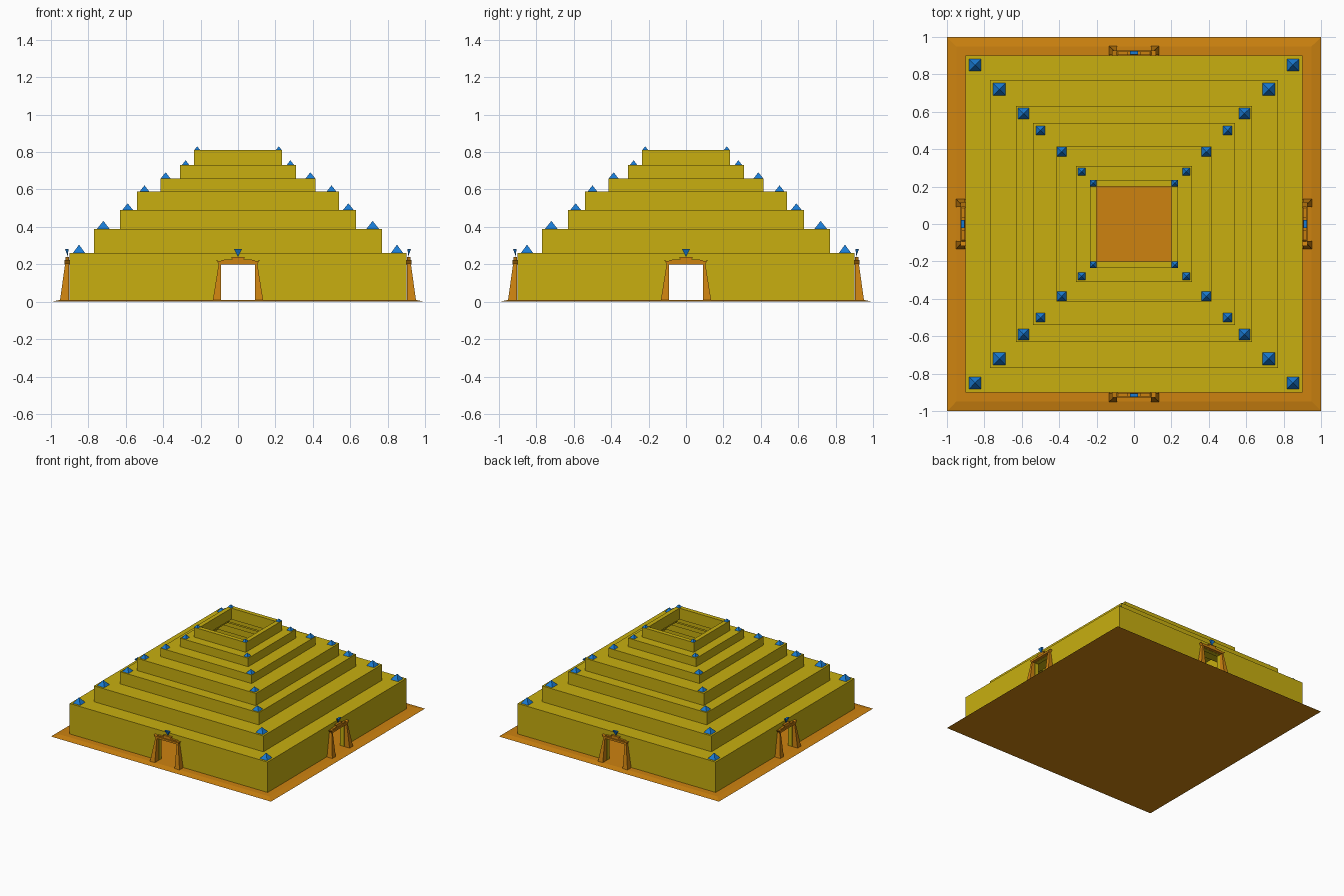
import bpy, bmesh
from math import pi
from mathutils import Matrix

cube = bpy.data.objects.get("Cube")
if cube:
    bpy.data.objects.remove(cube, do_unlink=True)


def material(name, colour):
    m = bpy.data.materials.new(name)
    m.use_nodes = True
    m.diffuse_color = colour
    m.node_tree.nodes["Principled BSDF"].inputs["Base Color"].default_value = colour
    return m


YELLOW = material("yellow stone", (0.58, 0.43, 0.005, 1))
ORANGE = material("orange stone", (0.61, 0.225, 0.005, 1))
BLUE = material("blue crystal", (0.01, 0.2, 0.66, 1))


def finish(name, bm, mat=None):
    bmesh.ops.recalc_face_normals(bm, faces=bm.faces[:])
    me = bpy.data.meshes.new(name)
    bm.to_mesh(me)
    bm.free()
    ob = bpy.data.objects.new(name, me)
    bpy.context.collection.objects.link(ob)
    if mat:
        me.materials.append(mat)
    return ob


def rect(bm, x0, x1, y0, y1, z):
    return [bm.verts.new((x, y, z)) for x, y in ((x0, y0), (x1, y0), (x1, y1), (x0, y1))]


def bridge(bm, a, b):
    n = len(a)
    for i in range(n):
        bm.faces.new((a[i], a[(i + 1) % n], b[(i + 1) % n], b[i]))


def frustum(bm, low, z0, high, z1):
    """Tapered block; low and high are (x0, x1, y0, y1)."""
    a, b = rect(bm, *low, z0), rect(bm, *high, z1)
    bm.faces.new(a)
    bm.faces.new(b)
    bridge(bm, a, b)


def pyramid(bm, base, z, tip):
    ring = rect(bm, *base, z)
    apex = bm.verts.new(tip)
    bm.faces.new(ring)
    for i in range(4):
        bm.faces.new((ring[i], ring[(i + 1) % 4], apex))


def prism(bm, outline, y0, y1):
    a, b = ([bm.verts.new((x, y, z)) for x, z in outline] for y in (y0, y1))
    bm.faces.new(a)
    bm.faces.new(b)
    bridge(bm, a, b)


def square(r):
    return (-r, r, -r, r)


# Ground slab with sloped rim
bm = bmesh.new()
frustum(bm, square(1), 0, square(0.95), 0.01)
finish("base_slab", bm, ORANGE)

# Hollow stepped body: half width and top height of each tier
TIERS = [(0.9, 0.26), (0.77, 0.39), (0.63, 0.49), (0.54, 0.59),
         (0.415, 0.66), (0.31, 0.73), (0.235, 0.81)]
WALL, ROOF = 0.035, 0.012
outer, inner = [], []
bottom = 0.008
for i, (r, top) in enumerate(TIERS):
    last = i == len(TIERS) - 1
    outer += [(r, bottom), (r, top)]
    inner += [(r - WALL, bottom if i == 0 else bottom - ROOF),
              (r - WALL, top if last else top - ROOF)]
    bottom = top
bm = bmesh.new()
rings = [rect(bm, *square(r), z) for r, z in outer + inner[::-1]]
for i, ring in enumerate(rings):
    bridge(bm, ring, rings[(i + 1) % len(rings)])
body = finish("stepped_body", bm, YELLOW)

# Doorways cut through all four walls
cutters = []
for name, half_x, half_y in (("door_cutter_a", 0.09, 1.2), ("door_cutter_b", 1.2, 0.09)):
    bm = bmesh.new()
    box = (-half_x, half_x, -half_y, half_y)
    frustum(bm, box, -0.05, box, 0.2)
    cutter = finish(name, bm)
    cutter.hide_render = True
    cutters.append(cutter)
    mod = body.modifiers.new("doorway", 'BOOLEAN')
    mod.operation, mod.solver, mod.object = 'DIFFERENCE', 'EXACT', cutter
graph = bpy.context.evaluated_depsgraph_get()
cut_mesh = bpy.data.meshes.new_from_object(body.evaluated_get(graph))
body.modifiers.clear()
body.data = cut_mesh
for cutter in cutters:
    bpy.data.objects.remove(cutter, do_unlink=True)

# Crystal pyramids on the tier corners: offset, half width, height
CRYSTALS = [(0.85, 0.033, 0.045), (0.72, 0.033, 0.042), (0.59, 0.029, 0.036),
            (0.5, 0.025, 0.032), (0.387, 0.025, 0.032), (0.28, 0.02, 0.027),
            (0.218, 0.017, 0.02)]
bm = bmesh.new()
for (p, h, tall), (_, z) in zip(CRYSTALS, TIERS):
    for sx in (-1, 1):
        for sy in (-1, 1):
            x, y = sx * p, sy * p
            pyramid(bm, (x - h, x + h, y - h, y + h), z, (x, y, z + tall))
finish("corner_crystals", bm, BLUE)

# Four gates, one per side
LINTEL = [(-0.1, 0.2), (0.1, 0.2), (0.117, 0.222), (0.095, 0.216),
          (-0.095, 0.216), (-0.117, 0.222)]
CAP = [(-0.095, 0.214), (0.095, 0.214), (0.085, 0.224), (0.032, 0.226),
       (0.036, 0.24), (-0.036, 0.24), (-0.032, 0.226), (-0.085, 0.224)]
for i, side in enumerate(("front", "left", "back", "right")):
    turn = Matrix.Rotation(i * pi / 2, 4, 'Z')
    bm = bmesh.new()
    for s in (-1, 1):
        low, high = sorted((s * 0.09, s * 0.135)), sorted((s * 0.09, s * 0.103))
        frustum(bm, (*low, -0.952, -0.903), 0.005, (*high, -0.924, -0.903), 0.205)
    prism(bm, LINTEL, -0.928, -0.902)
    prism(bm, CAP, -0.921, -0.904)
    bm.transform(turn)
    finish(side + "_gate", bm, ORANGE)

    # Inverted half crystal above the gate
    bm = bmesh.new()
    pyramid(bm, (-0.021, 0.021, -0.925, -0.907), 0.282, (0, -0.909, 0.239))
    bm.transform(turn)
    finish(side + "_gate_crystal", bm, BLUE)
